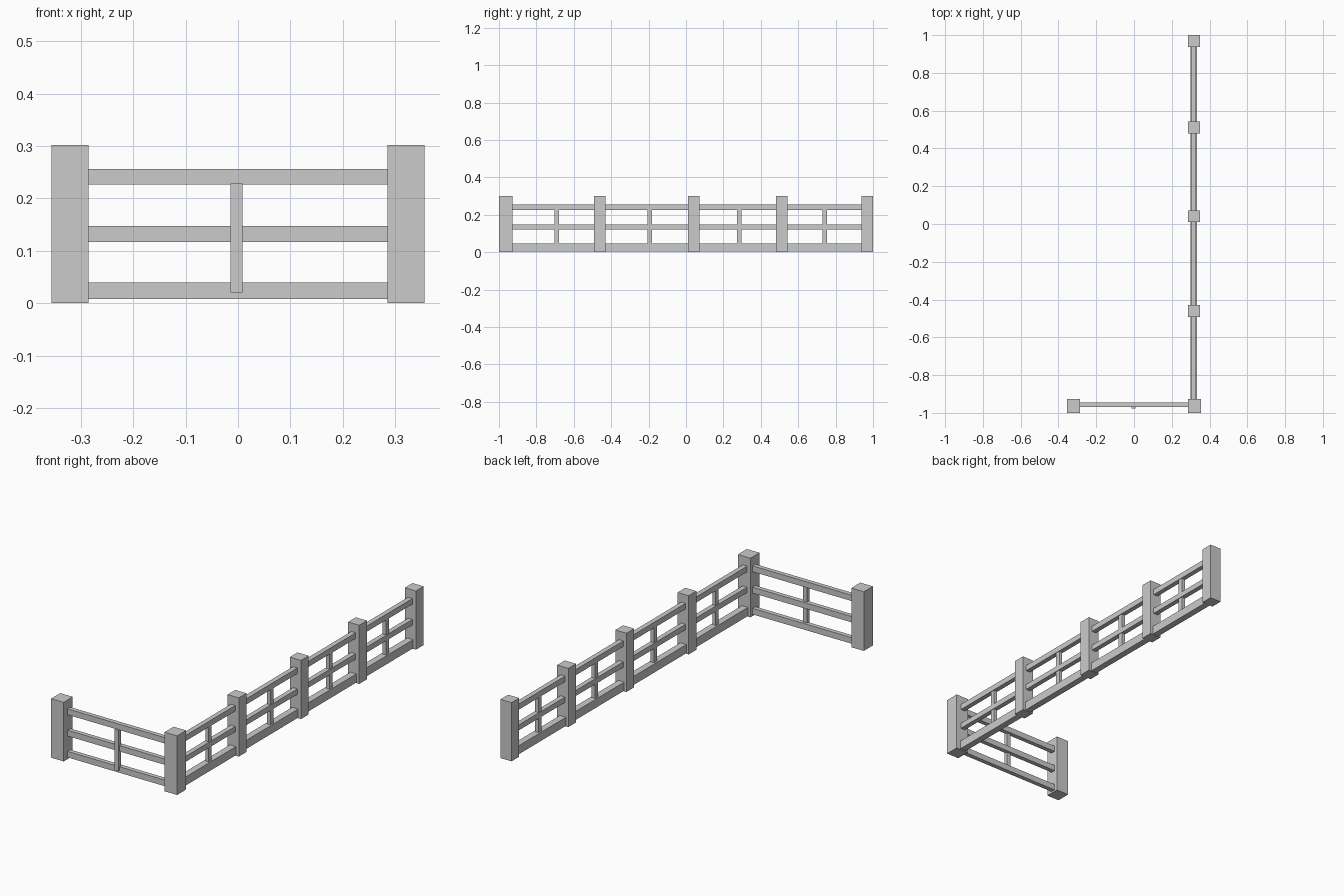
import bpy

if "Cube" in bpy.data.objects:
    bpy.data.objects.remove(bpy.data.objects["Cube"])


def box(name, x, y, z):
    """Axis-aligned box from (min, max) pairs."""
    bpy.ops.mesh.primitive_cube_add(
        size=1, location=[(a + b) / 2 for a, b in (x, y, z)])
    ob = bpy.context.object
    ob.name = name
    ob.scale = [b - a for a, b in (x, y, z)]
    bpy.ops.object.transform_apply(location=False, rotation=False, scale=True)
    return ob


# Thick posts of the short front panel
for side, x in (("left", (-0.356, -0.285)), ("right", (0.285, 0.356))):
    box(f"front_post_{side}", x, (-1.0, -0.927), (0, 0.302))

# Front rails
for name, z in (("bottom", (0.008, 0.039)), ("middle", (0.117, 0.147)),
                ("top", (0.226, 0.256))):
    box(f"front_rail_{name}", (-0.295, 0.295), (-0.968, -0.945), z)

# Front upright, set proud of the rails
box("front_upright", (-0.014, 0.009), (-0.978, -0.957), (0.02, 0.228))

# Thinner posts along the side run
for i, y in enumerate((-0.461, 0.041, 0.511, 0.969)):
    box(f"side_post_{i + 1}", (0.286, 0.349), (y - 0.031, y + 0.031), (0, 0.3))

# Long side rails, with a wider and taller bottom board
box("side_rail_bottom", (0.299, 0.333), (-0.94, 0.95), (0.003, 0.047))
box("side_rail_middle", (0.304, 0.329), (-0.94, 0.95), (0.121, 0.149))
box("side_rail_top", (0.304, 0.329), (-0.94, 0.95), (0.227, 0.256))

# Side uprights, one per bay
for i, y in enumerate((-0.69, -0.193, 0.284, 0.741)):
    box(f"side_upright_{i + 1}", (0.307, 0.326), (y - 0.012, y + 0.012),
        (0.03, 0.235))
